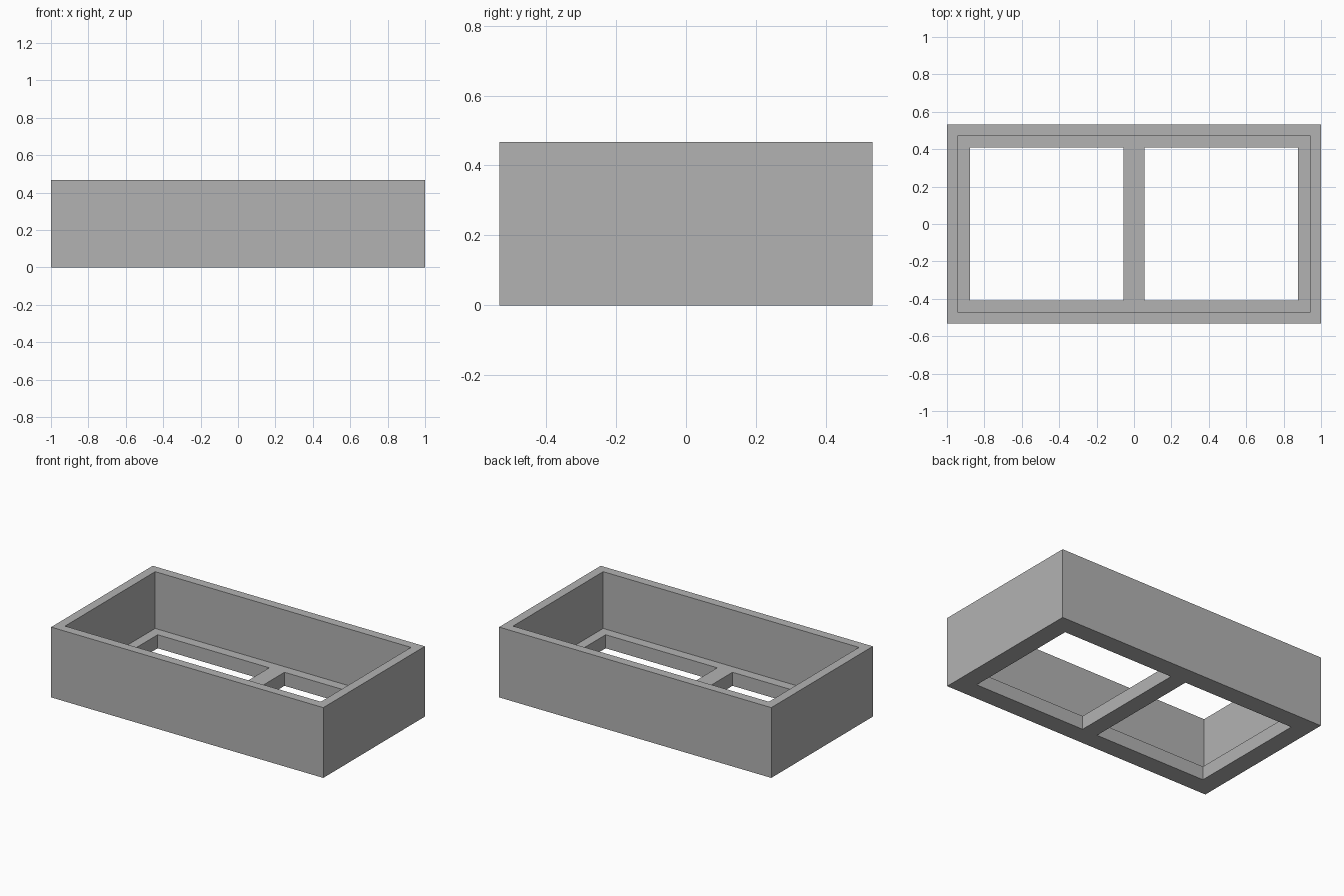
import bpy

if "Cube" in bpy.data.objects:
    bpy.data.objects.remove(bpy.data.objects["Cube"])

# Overall sizes
LENGTH, WIDTH, HEIGHT = 2.0, 1.066, 0.467
WALL, FLOOR = 0.06, 0.09
OPEN_IN, OPEN_OUT, OPEN_Y = 0.056, 0.876, 0.408

grey = bpy.data.materials.new("plain grey")
grey.diffuse_color = (0.45, 0.45, 0.45, 1)
grey.use_nodes = True
grey.node_tree.nodes["Principled BSDF"].inputs["Base Color"].default_value = grey.diffuse_color


def box(name, low, high):
    """Axis-aligned box between two corners."""
    centre = [(a + b) / 2 for a, b in zip(low, high)]
    bpy.ops.mesh.primitive_cube_add(size=1, location=centre)
    obj = bpy.context.object
    obj.name = name
    obj.scale = [b - a for a, b in zip(low, high)]
    bpy.ops.object.transform_apply(location=True, rotation=True, scale=True)
    return obj


def cut(target, cutter):
    """Subtract the cutter and remove it."""
    mod = target.modifiers.new("cut", 'BOOLEAN')
    mod.operation = 'DIFFERENCE'
    mod.solver = 'EXACT'
    mod.object = cutter
    bpy.context.view_layer.objects.active = target
    bpy.ops.object.modifier_apply(modifier=mod.name)
    bpy.data.objects.remove(cutter, do_unlink=True)


# Open-topped tray
x, y = LENGTH / 2, WIDTH / 2
tray = box("tray", (-x, -y, 0), (x, y, HEIGHT))
cut(tray, box("cavity_cutter", (WALL - x, WALL - y, FLOOR), (x - WALL, y - WALL, HEIGHT + 0.2)))

# Two square floor openings with a crossbar left between them
for side in (-1, 1):
    x0, x1 = sorted((side * OPEN_IN, side * OPEN_OUT))
    cut(tray, box("opening_cutter", (x0, -OPEN_Y, -0.2), (x1, OPEN_Y, FLOOR + 0.1)))

tray.data.materials.clear()
tray.data.materials.append(grey)
